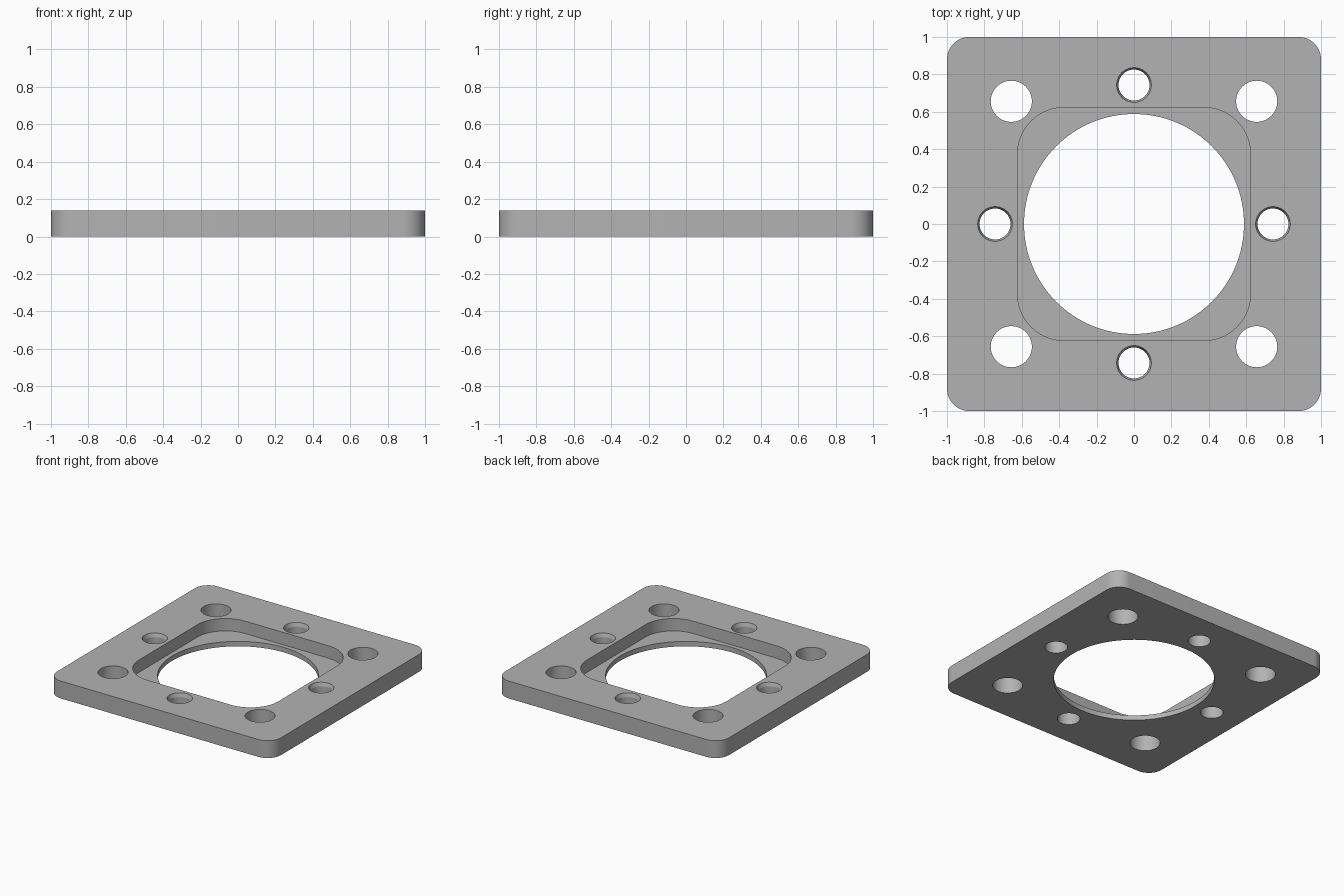
import bpy, bmesh
from math import cos, sin, pi, radians

cube = bpy.data.objects.get("Cube")
if cube:
    bpy.data.objects.remove(cube, do_unlink=True)

THICK = 0.14    # plate height
LEDGE = 0.04    # floor left under the pocket
OVER = 0.1      # cutter overshoot


def material(name, value):
    mat = bpy.data.materials.new(name)
    mat.use_nodes = True
    colour = (value, value, value, 1)
    mat.diffuse_color = colour
    bsdf = next(n for n in mat.node_tree.nodes if n.type == 'BSDF_PRINCIPLED')
    bsdf.inputs["Base Color"].default_value = colour
    return mat


def rounded_square(half, radius, steps=14):
    c = half - radius
    points = []
    for quarter, (sx, sy) in enumerate([(1, 1), (-1, 1), (-1, -1), (1, -1)]):
        for i in range(steps + 1):
            a = (quarter + i / steps) * pi / 2
            points.append((sx * c + radius * cos(a), sy * c + radius * sin(a)))
    return points


def circle(radius, steps):
    return [(radius * cos(2 * pi * i / steps), radius * sin(2 * pi * i / steps))
            for i in range(steps)]


def loft(name, sections, centre=(0, 0)):
    """Closed solid through a stack of (outline, height) sections."""
    bm = bmesh.new()
    rings = [[bm.verts.new((x + centre[0], y + centre[1], z)) for x, y in outline]
             for outline, z in sections]
    count = len(rings[0])
    for low, high in zip(rings, rings[1:]):
        for i in range(count):
            j = (i + 1) % count
            bm.faces.new((low[i], low[j], high[j], high[i]))
    bm.faces.new(rings[0][::-1])
    bm.faces.new(rings[-1])
    mesh = bpy.data.meshes.new(name)
    bm.to_mesh(mesh)
    bm.free()
    obj = bpy.data.objects.new(name, mesh)
    bpy.context.collection.objects.link(obj)
    return obj


def prism(name, outline, low, high, centre=(0, 0)):
    return loft(name, [(outline, low), (outline, high)], centre)


# Plate body
plate = prism("mounting_plate", rounded_square(1, 0.12), 0, THICK)
plate.data.materials.append(material("plain grey", 0.45))

# Square pocket and the round opening through its floor
cutters = [
    prism("pocket_cutter", rounded_square(0.623, 0.25), LEDGE, THICK + OVER),
    prism("opening_cutter", circle(0.588, 128), -OVER, THICK + OVER),
]

# Large plain holes at the corners
for sx in (-1, 1):
    for sy in (-1, 1):
        cutters.append(prism("corner_hole_cutter", circle(0.11, 56),
                             -OVER, THICK + OVER, (sx * 0.656, sy * 0.656)))

# Small holes at the sides, with a steep tapered mouth
bore, mouth = circle(0.083, 48), circle(0.093, 48)
for dx, dy in ((1, 0), (-1, 0), (0, 1), (0, -1)):
    cutters.append(loft("side_hole_cutter",
                        [(bore, -OVER), (bore, THICK - 0.03),
                         (mouth, THICK), (mouth, THICK + OVER)],
                        (dx * 0.743, dy * 0.743)))

# Cut the plate
bpy.ops.object.select_all(action='DESELECT')
plate.select_set(True)
bpy.context.view_layer.objects.active = plate
for cutter in cutters:
    cutter.hide_render = True
    mod = plate.modifiers.new("cut", 'BOOLEAN')
    mod.operation = 'DIFFERENCE'
    mod.solver = 'EXACT'
    mod.object = cutter
    bpy.ops.object.modifier_apply(modifier=mod.name)
    bpy.data.objects.remove(cutter, do_unlink=True)

bpy.ops.object.shade_smooth_by_angle(angle=radians(12))
